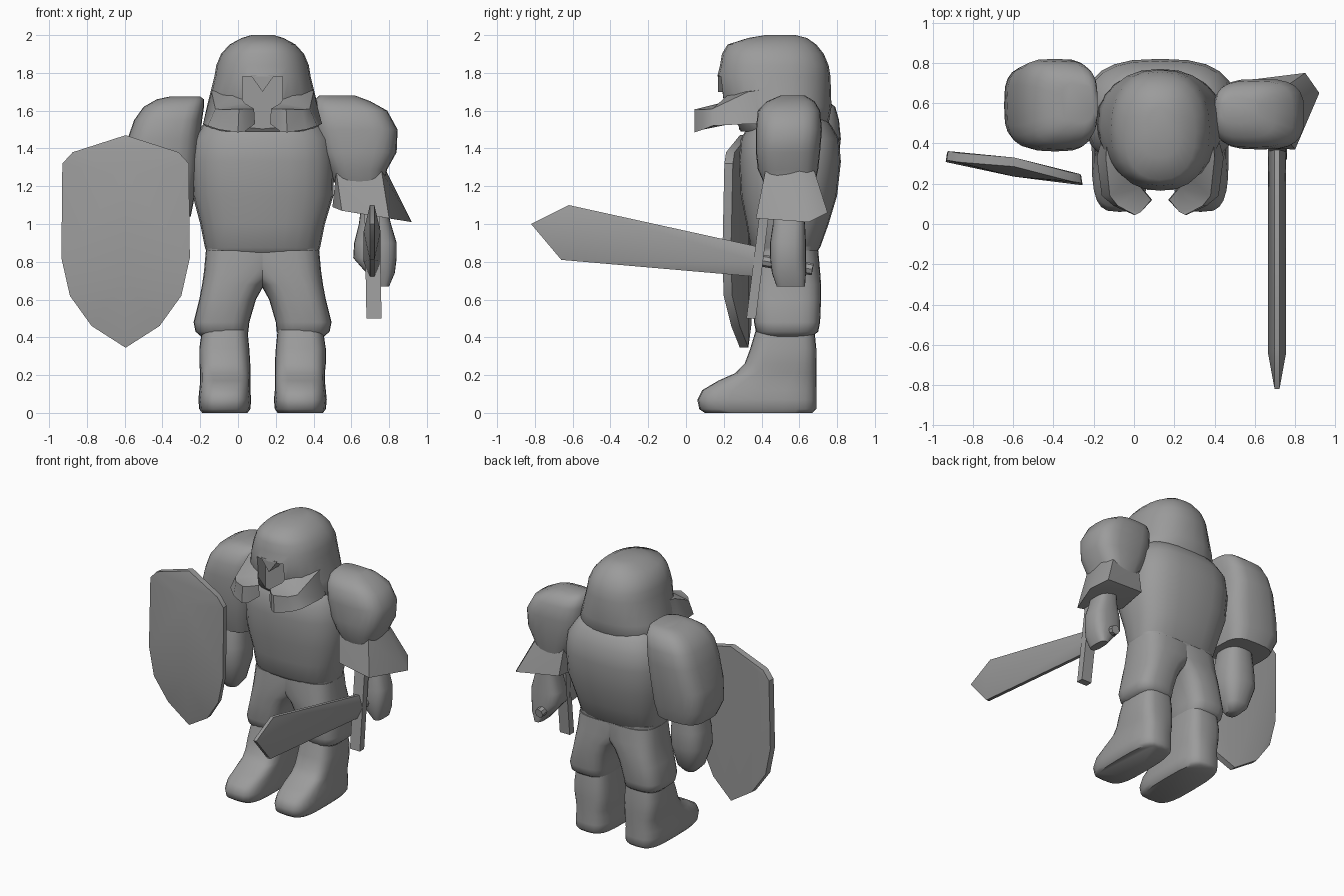
import bpy, bmesh, math
from mathutils import Vector

cube = bpy.data.objects.get("Cube")
if cube:
    bpy.data.objects.remove(cube, do_unlink=True)

# One stone-grey material
GREY = (0.33, 0.33, 0.33, 1)
stone = bpy.data.materials.new("stone_grey")
stone.use_nodes = True
stone.diffuse_color = GREY
bsdf = stone.node_tree.nodes["Principled BSDF"]
bsdf.inputs["Base Color"].default_value = GREY
bsdf.inputs["Roughness"].default_value = 0.8

MID = 0.13  # x of the body's own centre line


def finish(name, bm, angle=40, flip=False):
    """Turn a bmesh into a shaded object, optionally mirrored across the body."""
    if flip:
        for v in bm.verts:
            v.co.x = 2 * MID - v.co.x
    bmesh.ops.recalc_face_normals(bm, faces=bm.faces)
    mesh = bpy.data.meshes.new(name)
    bm.to_mesh(mesh)
    bm.free()
    mesh.materials.append(stone)
    ob = bpy.data.objects.new(name, mesh)
    bpy.context.collection.objects.link(ob)
    bpy.ops.object.select_all(action='DESELECT')
    ob.select_set(True)
    bpy.context.view_layer.objects.active = ob
    bpy.ops.object.shade_smooth_by_angle(angle=math.radians(angle))
    return ob


def loft(name, rings, power=0.65, sides=24, flip=False):
    """Skin rounded-box rings given as (z, x0, x1, y0, y1)."""
    bm = bmesh.new()
    loops = []
    for z, x0, x1, y0, y1 in rings:
        loop = []
        for i in range(sides):
            a = math.tau * i / sides
            c, s = math.cos(a), math.sin(a)
            px = math.copysign(abs(c) ** power, c)
            py = math.copysign(abs(s) ** power, s)
            loop.append(bm.verts.new(((x0 + x1 + (x1 - x0) * px) / 2,
                                      (y0 + y1 + (y1 - y0) * py) / 2, z)))
        loops.append(loop)
    for a, b in zip(loops, loops[1:]):
        for i in range(sides):
            j = (i + 1) % sides
            bm.faces.new((a[i], a[j], b[j], b[i]))
    bm.faces.new(loops[0])
    bm.faces.new(loops[-1])
    return finish(name, bm, 50, flip)


def hull(name, points, angle=25):
    bm = bmesh.new()
    for p in points:
        bm.verts.new(p)
    res = bmesh.ops.convex_hull(bm, input=bm.verts)
    spare = {g for g in res["geom_interior"] + res["geom_unused"]
             if isinstance(g, bmesh.types.BMVert)}
    bmesh.ops.delete(bm, geom=list(spare), context='VERTS')
    return finish(name, bm, angle)


def rod(name, start, end, r, sides=8):
    start, end = Vector(start), Vector(end)
    bm = bmesh.new()
    bmesh.ops.create_cone(bm, cap_ends=True, segments=sides, radius1=r,
                          radius2=r, depth=(end - start).length)
    turn = (end - start).to_track_quat('Z', 'Y').to_matrix()
    for v in bm.verts:
        v.co = turn @ v.co + (start + end) / 2
    return finish(name, bm)


# Torso and hips
loft("torso", [(0.85, -.165, .425, .36, .69), (0.875, -.175, .435, .34, .71),
               (1.0, -.2, .46, .32, .755), (1.15, -.24, .505, .29, .80),
               (1.33, -.25, .51, .28, .82), (1.45, -.235, .495, .29, .81),
               (1.52, -.19, .45, .33, .77), (1.58, -.14, .40, .38, .72)], 0.74)
loft("hips", [(0.74, -.16, .42, .38, .69), (0.88, -.17, .43, .36, .70)], 0.6)

# Legs
for side, flip in (("right", False), ("left", True)):
    loft(side + "_thigh", [(.40, -.19, .04, .41, .66), (.43, -.225, .055, .37, .70),
                           (.48, -.235, .06, .36, .71), (.6, -.205, .095, .35, .715),
                           (.68, -.19, .14, .35, .715), (.75, -.18, .22, .35, .71),
                           (.86, -.17, .26, .36, .70)], flip=flip)
    loft(side + "_boot", [(0, -.19, .05, .10, .67), (.02, -.205, .065, .07, .69),
                          (.07, -.21, .07, .06, .69), (.12, -.205, .065, .085, .69),
                          (.17, -.2, .065, .17, .69), (.21, -.2, .065, .26, .69),
                          (.26, -.205, .065, .31, .69), (.34, -.205, .06, .34, .69),
                          (.44, -.19, .05, .37, .68)], 0.58, flip=flip)

# Helmet with a cut face opening
helmet = loft("helmet", [(1.49, -.16, .42, .29, .73), (1.53, -.185, .445, .26, .755),
                         (1.62, -.165, .425, .19, .77), (1.78, -.125, .385, .165, .765),
                         (1.84, -.115, .375, .18, .755), (1.9, -.09, .35, .19, .73),
                         (1.95, -.045, .305, .22, .69), (1.985, .02, .24, .33, .64),
                         (2.0, .07, .19, .42, .58)], 0.86)
bpy.ops.mesh.primitive_cube_add(size=1, location=(MID, .1, 1.61))
cutter = bpy.context.object
cutter.name = "face_cutter"
cutter.scale = (.21, .36, .34)
cutter.hide_render = True
cut = helmet.modifiers.new("face_opening", 'BOOLEAN')
cut.operation = 'DIFFERENCE'
cut.object = cutter
cut.solver = 'EXACT'
bpy.context.view_layer.objects.active = helmet
bpy.ops.object.modifier_apply(modifier=cut.name)
bpy.data.objects.remove(cutter, do_unlink=True)
hull("nose_guard", [(MID + dx, y, z) for y in (.17, .3)
                    for dx, z in ((-.065, 1.79), (.065, 1.79), (0, 1.7))])

# Cheek guards sweeping round to the chin: (x, y, bottom z, top x, top z)
CHEEK = [(-.15, .46, 1.53, -.13, 1.72), (-.185, .33, 1.53, -.14, 1.7),
         (-.16, .14, 1.52, -.12, 1.61), (-.1, .09, 1.5, -.08, 1.605),
         (0, .045, 1.485, .005, 1.61), (.035, .06, 1.49, .035, 1.61),
         (.09, .12, 1.53, .085, 1.61), (.04, .18, 1.53, .035, 1.64),
         (0, .24, 1.53, 0, 1.7)]
for side, flip in (("right", False), ("left", True)):
    bm = bmesh.new()
    low = [bm.verts.new((x, y, z)) for x, y, z, tx, tz in CHEEK]
    high = [bm.verts.new((tx, y, tz)) for x, y, z, tx, tz in CHEEK]
    for i in range(len(CHEEK)):
        j = (i + 1) % len(CHEEK)
        bm.faces.new((low[i], low[j], high[j], high[i]))
    bm.faces.new(low)
    bm.faces.new(high)
    bmesh.ops.triangulate(bm, faces=bm.faces)
    finish(side + "_cheek_guard", bm, 45, flip)

# Arms: flared sleeves, then hands
loft("right_sleeve", [(1.04, -.60, -.25, .42, .76), (1.14, -.645, -.23, .39, .79),
                      (1.28, -.63, -.21, .37, .80), (1.45, -.585, -.2, .36, .82),
                      (1.55, -.55, -.19, .37, .81), (1.62, -.5, -.18, .40, .79),
                      (1.66, -.43, -.18, .45, .74), (1.675, -.36, -.2, .5, .7)], 0.6)
loft("left_sleeve", [(1.2, .52, .77, .42, .68), (1.29, .48, .79, .38, .70),
                     (1.38, .43, .84, .37, .71), (1.5, .40, .845, .37, .72),
                     (1.6, .395, .79, .38, .71), (1.65, .40, .70, .43, .68),
                     (1.68, .43, .62, .5, .63)], 0.65)
hull("left_sleeve_flare", [(.92, .65, 1.01), (.85, .75, 1.06), (.8, .37, 1.03),
                           (.55, .38, 1.07), (.5, .48, 1.09), (.53, .71, 1.1),
                           (.78, .6, 1.29), (.75, .68, 1.28), (.76, .42, 1.28),
                           (.52, .42, 1.28), (.52, .67, 1.28)], 50)
loft("right_hand", [(.60, -.45, -.37, .48, .57), (.65, -.50, -.33, .44, .62),
                    (.8, -.55, -.29, .40, .66), (.92, -.54, -.29, .40, .66),
                    (1.1, -.51, -.31, .44, .65)], 0.8)
loft("left_hand", [(.67, .74, .80, .48, .63), (.74, .68, .83, .455, .635),
                   (.82, .61, .84, .445, .635), (.9, .615, .84, .445, .635),
                   (1.0, .64, .81, .46, .63), (1.08, .65, .79, .46, .63)], 0.7)

# Shield: a gently bowed plate turned outward
OUTLINE = [(0, 1.47, .035), (.28, 1.38, .01), (.335, 1.32, .01), (.34, .82, 0),
           (.295, .62, 0), (.18, .46, .02), (0, .345, .035)]
plate = []
for x, z, back in OUTLINE:
    for s in (-1, 1):
        y = .25 - .17 * s * x + back
        plate += [(-.595 + s * x, y, z), (-.595 + s * x * .98, y + .045, z)]
plate += [(-.595, .235, 1.25), (-.595, .235, .7)]
hull("shield", plate, 40)

# Sword pointing forward
SX = .71
EDGE = [(.38, .72), (.38, .88), (-.62, 1.1), (-.82, 1.0), (-.66, .81)]
hull("sword_blade", [(SX + d, y, z) for y, z in EDGE for d in (-.012, .012)] +
     [(SX + d, y, z) for y, z in ((.38, .8), (-.64, .96)) for d in (-.045, .045)], 45)
hull("sword_guard", [(SX + d + s, y, z) for y, z, d in
                     ((.32, .5, .01), (.37, .5, .01), (.39, 1.06, 0), (.44, 1.06, 0))
                     for s in (-.04, .04)])
rod("sword_grip", (SX, .38, .81), (SX + .01, .67, .76), .032)
